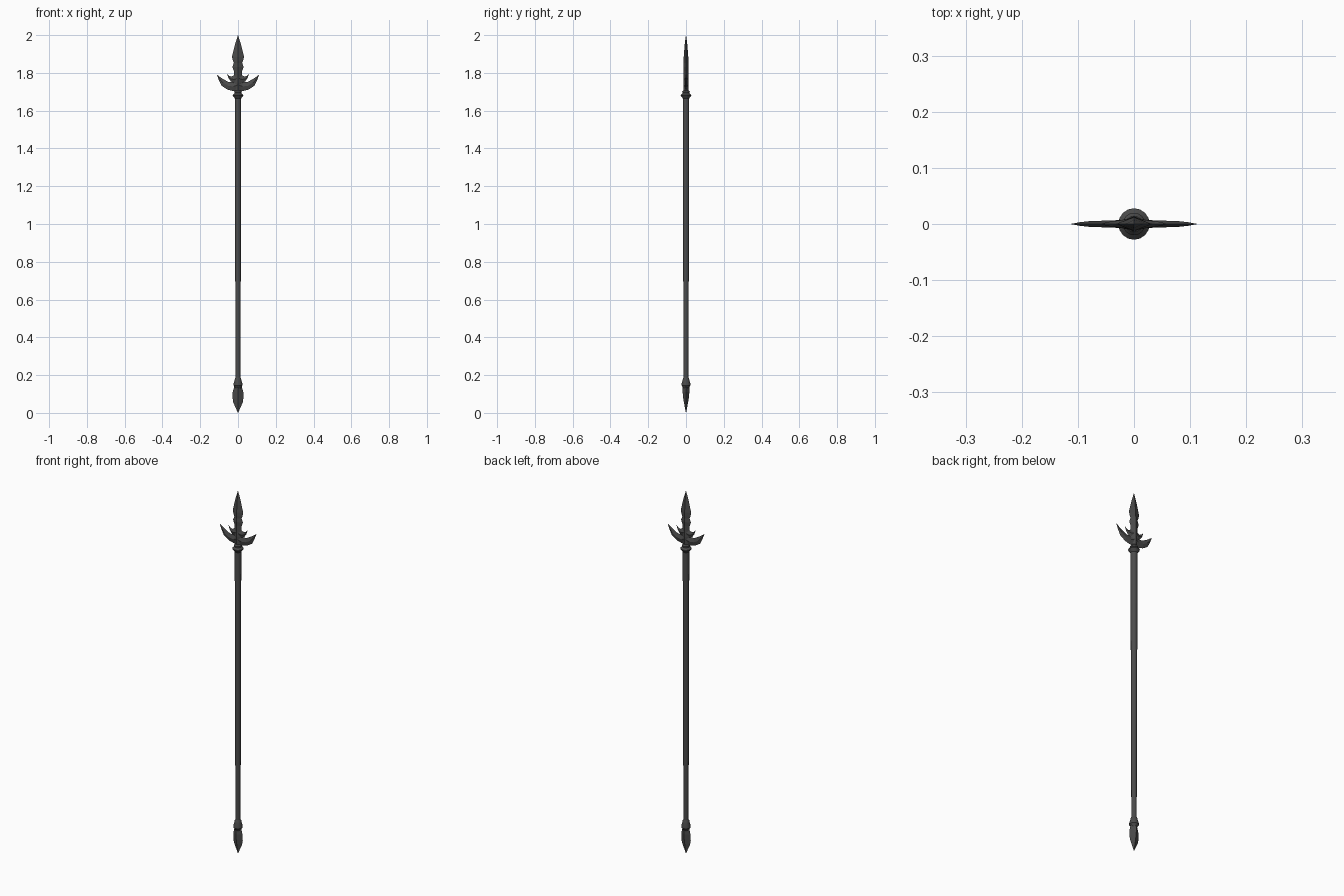
import bpy, bmesh, math

if "Cube" in bpy.data.objects:
    bpy.data.objects.remove(bpy.data.objects["Cube"])

# Dark iron used on every part
iron = bpy.data.materials.new("dark_iron")
iron.diffuse_color = (0.07, 0.07, 0.07, 1)
iron.use_nodes = True
iron.node_tree.nodes["Principled BSDF"].inputs["Base Color"].default_value = iron.diffuse_color


def make_object(name, bm, smooth=False):
    bmesh.ops.remove_doubles(bm, verts=bm.verts, dist=1e-5)
    bmesh.ops.recalc_face_normals(bm, faces=bm.faces)
    mesh = bpy.data.meshes.new(name)
    bm.to_mesh(mesh)
    bm.free()
    mesh.materials.append(iron)
    ob = bpy.data.objects.new(name, mesh)
    bpy.context.collection.objects.link(ob)
    if smooth:
        bpy.ops.object.select_all(action='DESELECT')
        ob.select_set(True)
        bpy.context.view_layer.objects.active = ob
        bpy.ops.object.shade_smooth_by_angle(angle=math.radians(28))
    return ob


def loft(bm, rings):
    """Skin a list of closed point rings and cap both ends."""
    loops = [[bm.verts.new(p) for p in r] for r in rings]
    n = len(loops[0])
    for a, b in zip(loops, loops[1:]):
        for i in range(n):
            j = (i + 1) % n
            bm.faces.new((a[i], a[j], b[j], b[i]))
    bm.faces.new(loops[0])
    bm.faces.new(loops[-1])


def turned(name, profile, sides=16):
    """Round part from (radius, z) pairs."""
    bm = bmesh.new()
    loft(bm, [[(r * math.cos(2 * math.pi * i / sides),
                r * math.sin(2 * math.pi * i / sides), z)
               for i in range(sides)] for r, z in profile])
    return make_object(name, bm, True)


def blade(name, rows):
    """Diamond-section blade from (z, half width, half thickness)."""
    bm = bmesh.new()
    loft(bm, [[(w, 0, z), (0, t, z), (-w, 0, z), (0, -t, z)]
              for z, w, t in rows])
    return make_object(name, bm)


def prong(name, stations, side):
    """Curved diamond-section prong: (lower x, z, upper x, z, half thickness)."""
    bm = bmesh.new()
    rings = []
    for lx, lz, ux, uz, t in stations:
        mx, mz = (lx + ux) / 2 * side, (lz + uz) / 2
        rings.append([(lx * side, 0, lz), (mx, t, mz),
                      (ux * side, 0, uz), (mx, -t, mz)])
    loft(bm, rings)
    return make_object(name, bm)


# Long tapering shaft
turned("shaft", [(0.0128, 0.13), (0.0140, 0.5), (0.0160, 1.2), (0.0168, 1.69)])

# Ringed collar under the head
turned("head_collar", [(0.016, 1.664), (0.021, 1.670), (0.028, 1.680),
                       (0.028, 1.684), (0.019, 1.693), (0.020, 1.700),
                       (0.014, 1.708)])

# Spear point, with a waisted base
blade("spear_point", [(1.70, 0.017, 0.014), (1.75, 0.024, 0.014),
                      (1.785, 0.021, 0.014), (1.81, 0.022, 0.014),
                      (1.832, 0.030, 0.014), (1.853, 0.022, 0.014),
                      (1.865, 0.027, 0.013), (1.885, 0.032, 0.012),
                      (1.95, 0.016, 0.007), (2.0, 0.0004, 0.0004)])

# Large side wings and small barbs above them
wing = [(0.0, 1.700, 0.0, 1.775, 0.012), (0.025, 1.704, 0.022, 1.752, 0.007),
        (0.055, 1.711, 0.050, 1.752, 0.006), (0.086, 1.731, 0.075, 1.765, 0.005),
        (0.101, 1.760, 0.095, 1.778, 0.003), (0.112, 1.790, 0.1115, 1.7905, 0.0003)]
barb = [(0.0, 1.740, 0.0, 1.805, 0.012), (0.022, 1.742, 0.020, 1.788, 0.007),
        (0.040, 1.757, 0.036, 1.780, 0.005), (0.051, 1.774, 0.047, 1.785, 0.003),
        (0.058, 1.795, 0.0575, 1.7955, 0.0003)]
for side, label in ((-1, "left"), (1, "right")):
    prong(label + "_wing", wing, side)
    prong(label + "_barb", barb, side)

# Butt collar and spike
turned("butt_collar", [(0.012, 0.125), (0.018, 0.138), (0.024, 0.146),
                       (0.024, 0.152), (0.018, 0.172), (0.0165, 0.182),
                       (0.012, 0.190)])
blade("butt_spike", [(0.0, 0.0004, 0.0004), (0.055, 0.025, 0.011),
                     (0.080, 0.029, 0.015), (0.110, 0.028, 0.018),
                     (0.135, 0.021, 0.018), (0.150, 0.016, 0.016)])
